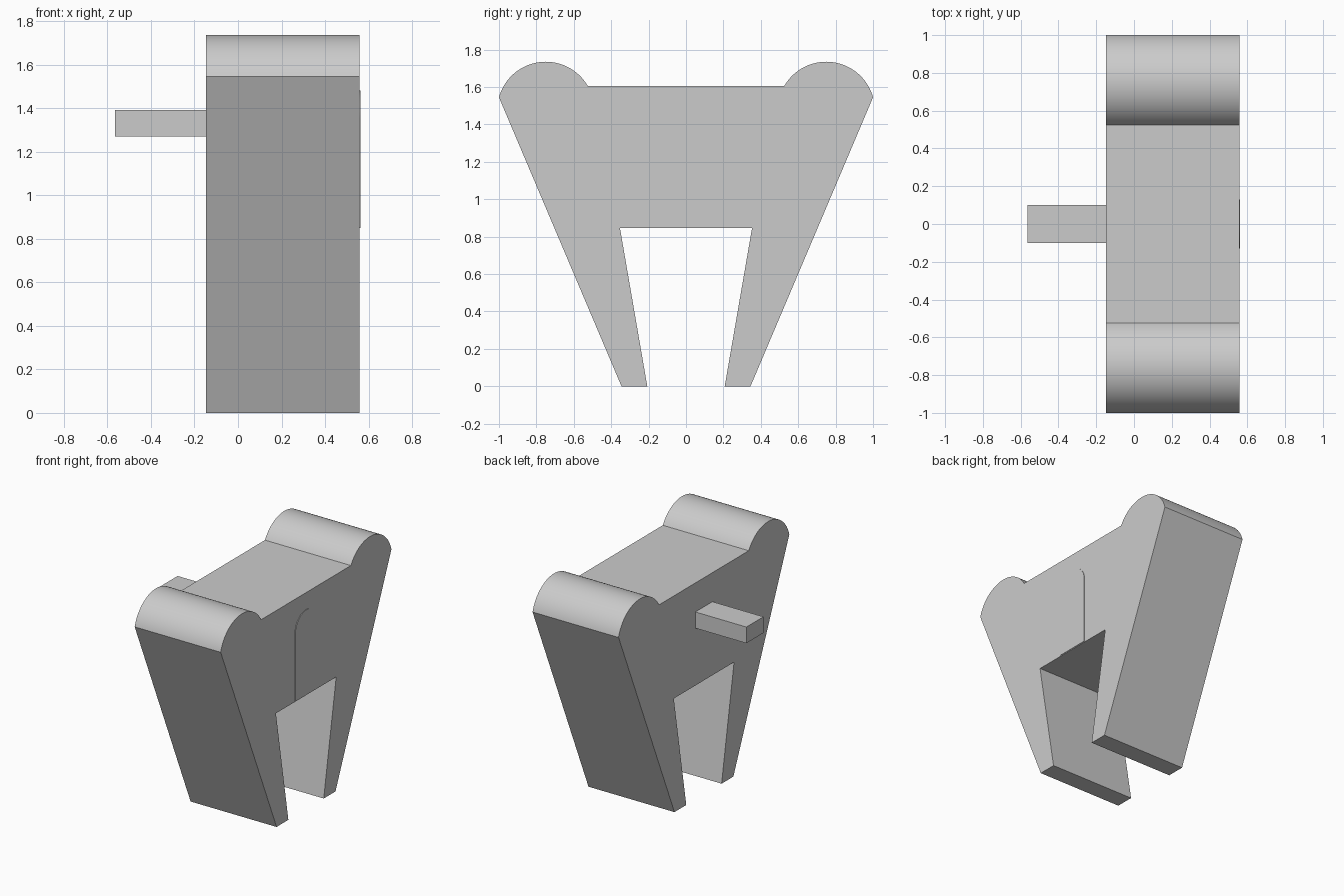
import bpy
import bmesh
from math import sin, cos, pi, radians

cube = bpy.data.objects.get("Cube")
if cube:
    bpy.data.objects.remove(cube, do_unlink=True)

grey = bpy.data.materials.new("light_grey")
grey.use_nodes = True
colour = (0.6, 0.6, 0.6, 1)
grey.diffuse_color = colour
grey.node_tree.nodes["Principled BSDF"].inputs["Base Color"].default_value = colour


def arc(y, z, radius, start, end, steps):
    """Points of a circular arc in the side plane, angles in degrees."""
    angles = [radians(start + (end - start) * i / steps) for i in range(steps + 1)]
    return [(y + radius * cos(a), z + radius * sin(a)) for a in angles]


def extrude_profile(name, profile, x0, x1):
    """Solid made from a (y, z) outline swept along x."""
    bm = bmesh.new()
    face = bm.faces.new([bm.verts.new((x0, y, z)) for y, z in profile])
    result = bmesh.ops.extrude_face_region(bm, geom=[face])
    moved = [v for v in result["geom"] if isinstance(v, bmesh.types.BMVert)]
    bmesh.ops.translate(bm, verts=moved, vec=(x1 - x0, 0, 0))
    bmesh.ops.recalc_face_normals(bm, faces=bm.faces)
    mesh = bpy.data.meshes.new(name)
    bm.to_mesh(mesh)
    bm.free()
    mesh.materials.append(grey)
    obj = bpy.data.objects.new(name, mesh)
    bpy.context.collection.objects.link(obj)
    bpy.ops.object.select_all(action="DESELECT")
    obj.select_set(True)
    bpy.context.view_layer.objects.active = obj
    bpy.ops.object.shade_smooth_by_angle(angle=radians(25))
    return obj


# Tapered body with two legs and a rounded shoulder on each side
half = [(0.353, 0.845), (0.207, 0), (0.345, 0)]
half += arc(0.75, 1.4755, 0.2595, 15.5, 150, 40)
mirrored = [(-y, z) for y, z in reversed(half)]
extrude_profile("body", half + mirrored, -0.147, 0.558)

# Thin arched door plate above the leg opening
door = [(-0.13, 0.85), (0.13, 0.85)] + arc(0, 1.35, 0.13, 0, 180, 32)
extrude_profile("door_plate", door, 0.55, 0.562)

# Square-cut peg on the opposite side
peg = [(-0.1, 1.27), (0.1, 1.27), (0.1, 1.39), (-0.1, 1.39)]
extrude_profile("peg", peg, -0.565, -0.14)
